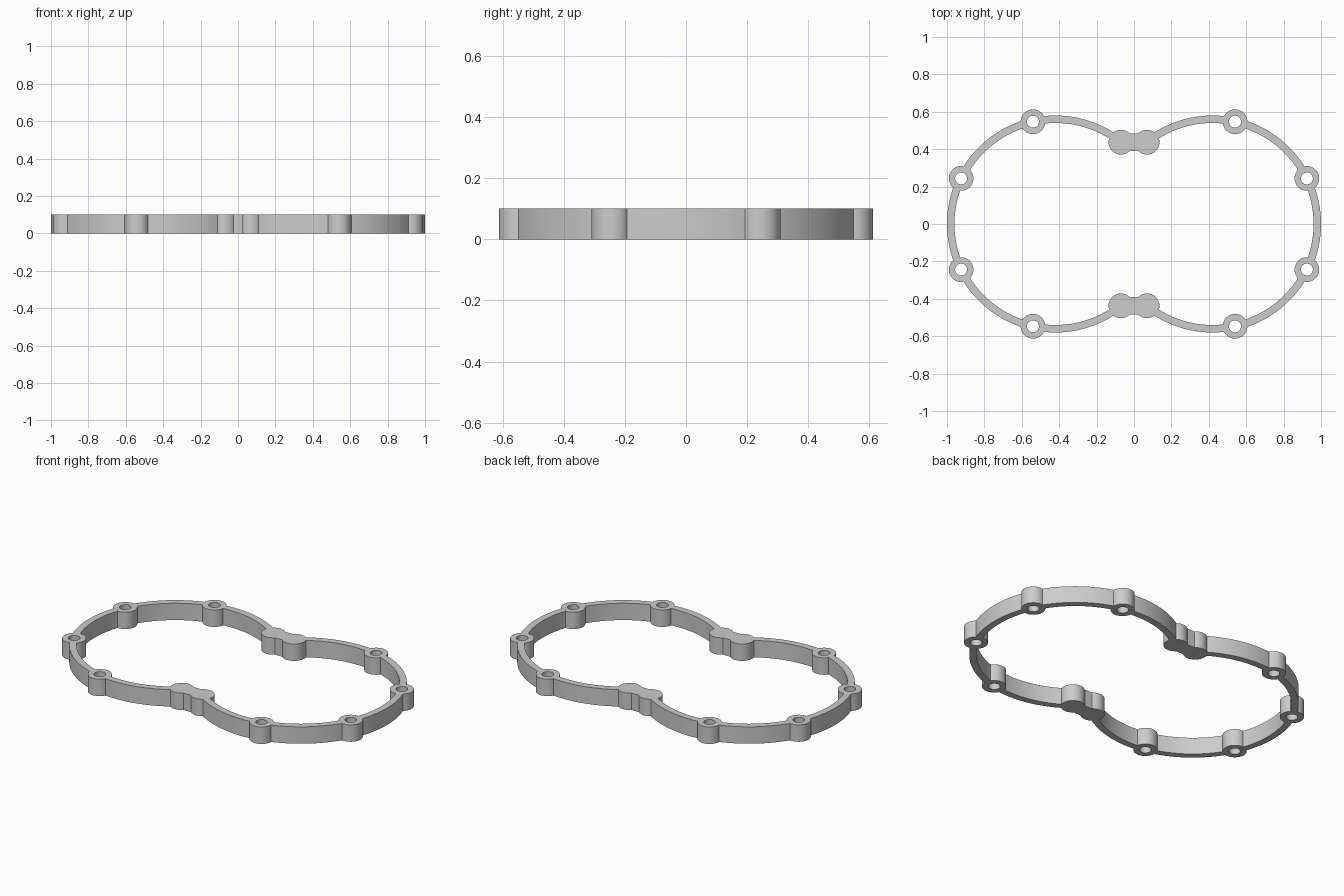
import bpy, bmesh, math
from math import cos, sin, radians

HEIGHT = 0.102
LOBE_X, R_IN, R_OUT = 0.42, 0.54, 0.58
R_MID = (R_IN + R_OUT) / 2
BOSS_R, HOLE_R = 0.066, 0.032
PAD_X = 0.07

cube = bpy.data.objects.get("Cube")
if cube:
    bpy.data.objects.remove(cube, do_unlink=True)

grey = bpy.data.materials.new("plain grey")
grey.use_nodes = True
colour = (0.604, 0.604, 0.604, 1)
grey.diffuse_color = colour
grey.node_tree.nodes["Principled BSDF"].inputs["Base Color"].default_value = colour


def finish(name, bm):
    """Extrude the flat faces to full height and make an object."""
    flat = bm.faces[:]
    top = bmesh.ops.extrude_face_region(bm, geom=flat, use_keep_orig=True)
    verts = [g for g in top["geom"] if isinstance(g, bmesh.types.BMVert)]
    bmesh.ops.translate(bm, verts=verts, vec=(0, 0, HEIGHT))
    bmesh.ops.recalc_face_normals(bm, faces=bm.faces)
    mesh = bpy.data.meshes.new(name)
    bm.to_mesh(mesh)
    bm.free()
    mesh.materials.append(grey)
    obj = bpy.data.objects.new(name, mesh)
    bpy.context.collection.objects.link(obj)
    bpy.ops.object.select_all(action="DESELECT")
    obj.select_set(True)
    bpy.context.view_layer.objects.active = obj
    bpy.ops.object.shade_smooth_by_angle(angle=radians(30))


def band(name, cx, cy, r0, r1, start, end, steps, side=1):
    """Curved strip between two radii; a full turn closes into a tube."""
    closed = abs(end - start - math.tau) < 1e-6
    bm = bmesh.new()
    pairs = []
    for i in range(steps if closed else steps + 1):
        a = start + (end - start) * i / steps
        pairs.append([bm.verts.new((side * (cx + r * cos(a)), cy + r * sin(a), 0))
                      for r in (r0, r1)])
    for i in range(steps):
        p, q = pairs[i], pairs[(i + 1) % len(pairs)]
        bm.faces.new((p[0], p[1], q[1], q[0]))
    finish(name, bm)


def plate(name, points):
    """Solid flat shape from an outline."""
    bm = bmesh.new()
    bm.faces.new([bm.verts.new((x, y, 0)) for x, y in points])
    finish(name, bm)


pad_angle = math.acos((PAD_X - LOBE_X) / R_MID)
pad_y = R_MID * sin(pad_angle)
boss_angles = [radians(a) for a in (-77.6, -25.8, 25.8, 77.6)]
stops = [-pad_angle] + boss_angles + [pad_angle]
trim = 0.06 / R_MID   # rim ends stay buried in the boss walls

for side, label in ((1, "left"), (-1, "right")):
    # Thin rim between neighbouring bosses
    for i, (a, b) in enumerate(zip(stops, stops[1:])):
        band(f"{label}_rim_{i + 1}", LOBE_X, 0, R_IN, R_OUT,
             a + trim, b - trim, 32, side)
    # Screw bosses with through holes
    for i, a in enumerate(boss_angles):
        band(f"{label}_screw_boss_{i + 1}", LOBE_X + R_MID * cos(a),
             R_MID * sin(a), HOLE_R, BOSS_R, 0, math.tau, 48, side)
    # Solid round pads at the waist
    for end, where in ((1, "back"), (-1, "front")):
        plate(f"{label}_{where}_waist_pad",
              [(side * PAD_X + BOSS_R * cos(math.tau * i / 48),
                end * pad_y + BOSS_R * sin(math.tau * i / 48)) for i in range(48)])

# Short bridges joining each pair of pads
for end, where in ((1, "back"), (-1, "front")):
    plate(f"{where}_waist_bridge",
          [(x, end * pad_y + y) for x, y in
           ((-0.03, -0.048), (0.03, -0.048), (0.03, 0.048), (-0.03, 0.048))])
